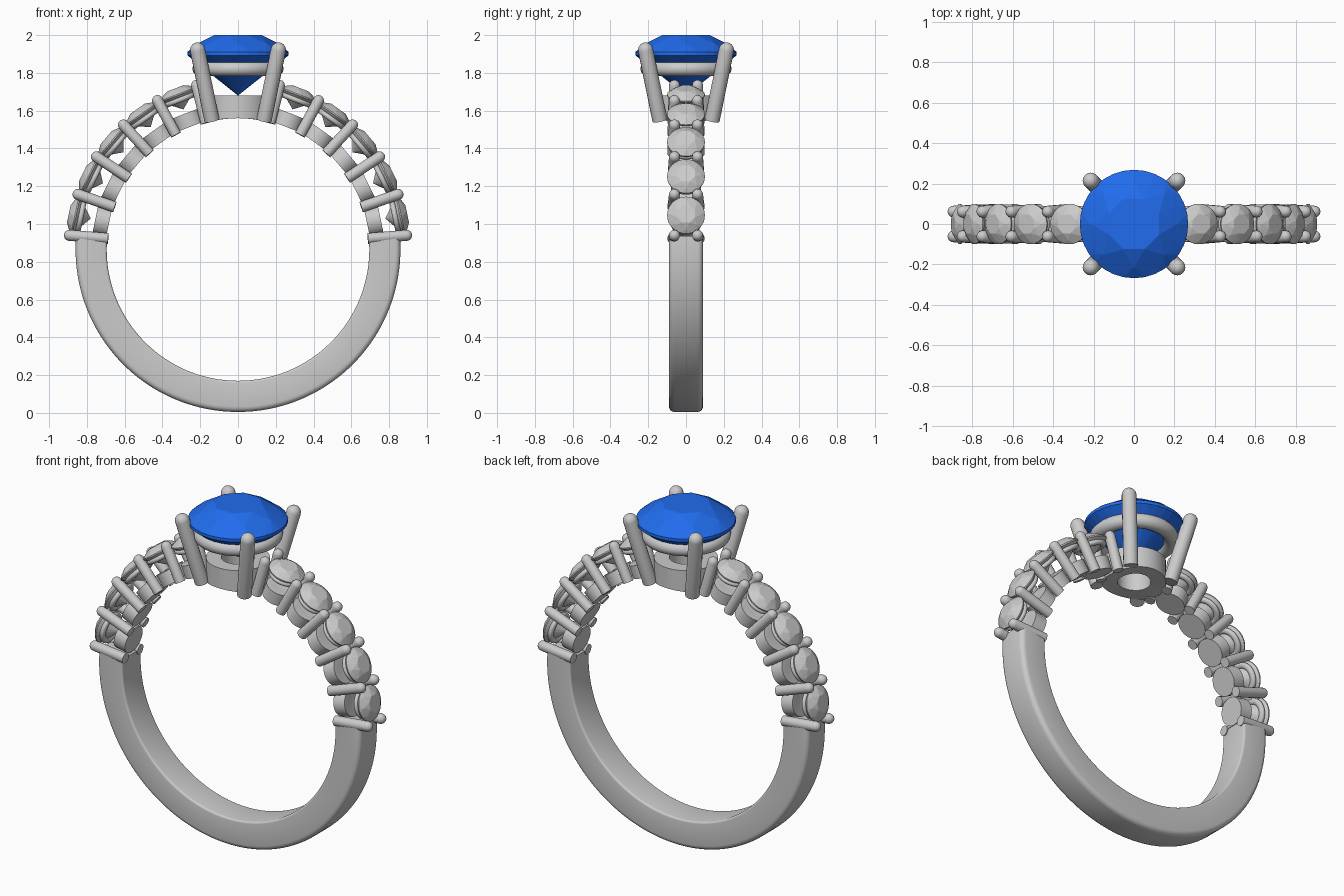
import bpy, bmesh
from math import sin, cos, pi, radians, sqrt
from mathutils import Matrix, Vector

if "Cube" in bpy.data.objects:
    bpy.data.objects.remove(bpy.data.objects["Cube"])

CZ, RI, RO = 0.865, 0.695, 0.86      # finger centre height, inner and outer radius

blue = bpy.data.materials.new("blue_stone")
blue.diffuse_color = (0.015, 0.15, 0.85, 1)
blue.use_nodes = True
blue.node_tree.nodes["Principled BSDF"].inputs["Base Color"].default_value = blue.diffuse_color


def finish(bm, name, mat=Matrix(), smooth=True, material=None):
    bmesh.ops.remove_doubles(bm, verts=bm.verts, dist=1e-5)
    bmesh.ops.recalc_face_normals(bm, faces=bm.faces)
    me = bpy.data.meshes.new(name)
    bm.to_mesh(me)
    bm.free()
    ob = bpy.data.objects.new(name, me)
    bpy.context.collection.objects.link(ob)
    ob.matrix_world = mat
    if material:
        me.materials.append(material)
    if smooth:
        bpy.ops.object.select_all(action='DESELECT')
        ob.select_set(True)
        bpy.context.view_layer.objects.active = ob
        bpy.ops.object.shade_smooth_by_angle(angle=radians(40))
    return ob


def skin(bm, rows, loop_rows):
    # quads between successive closed rings
    n = len(rows[0])
    for i in range(len(rows) if loop_rows else len(rows) - 1):
        a, b = rows[i], rows[(i + 1) % len(rows)]
        for j in range(n):
            k = (j + 1) % n
            bm.faces.new((a[j], a[k], b[k], b[j]))


def lathe(name, profile, mat=Matrix(), closed=False, n=32, saddle=False):
    bm = bmesh.new()
    rows = []
    for r, z in profile:
        row = []
        for j in range(n):
            t = 2 * pi * j / n
            x, y = r * cos(t), r * sin(t)
            h = CZ + sqrt(RI * RI - x * x) if saddle and z == 0 else z
            row.append(bm.verts.new((x, y, h)))
        rows.append(row)
    skin(bm, rows, closed)
    bmesh.ops.remove_doubles(bm, verts=bm.verts, dist=1e-5)
    bmesh.ops.dissolve_degenerate(bm, edges=bm.edges, dist=1e-5)
    return finish(bm, name, mat)


def rod(name, a, b, r):
    # straight wire with a domed tip at b
    a, b = Vector(a), Vector(b)
    L = (b - a).length
    prof = [(0, 0), (r, 0)] + [(r * cos(t * pi / 10), L - r + r * sin(t * pi / 10)) for t in range(5)] + [(0, L)]
    m = Matrix.Translation(a) @ (b - a).to_track_quat('Z', 'Y').to_matrix().to_4x4()
    lathe(name, prof, m, n=16)


def torus_profile(R, rx, rz, z):
    return [(R + rx * cos(2 * pi * i / 14), z + rz * sin(2 * pi * i / 14)) for i in range(14)]


def gem(name, mat, s=1.0, material=None):
    # faceted brilliant: girdle at local z = 0, hull of facet corner rings
    bm = bmesh.new()
    rings = [(0.135, 0.095, 8, 0.5), (0.215, 0.05, 8, 0), (0.268, 0.006, 32, 0),
             (0.268, -0.012, 32, 0), (0.115, -0.135, 8, 0.5)]
    for r, z, n, off in rings:
        for j in range(n):
            t = 2 * pi * (j + off) / n
            bm.verts.new((s * r * cos(t), s * r * sin(t), s * z))
    bm.verts.new((0, 0, -0.225 * s))
    bmesh.ops.convex_hull(bm, input=bm.verts)
    finish(bm, name, mat, smooth=False, material=material)


# plain lower shank, swept rounded rectangle
bm = bmesh.new()
W, c = 0.09, 0.028
section = []
for cr, cy, start, k in ((RO - c, W - c, 0, c), (RI + .012, W - .012, 90, .012),
                         (RI + .012, -W + .012, 180, .012), (RO - c, -W + c, 270, c)):
    for i in range(5):
        t = radians(start + 22.5 * i)
        section.append((cr + k * cos(t), cy + k * sin(t)))
rows = []
N = 96
for i in range(N + 1):
    a = radians(175.2 + 189.6 * i / N)
    rows.append([bm.verts.new((r * cos(a), y, CZ + r * sin(a))) for r, y in section])
skin(bm, rows, False)
bm.faces.new(rows[0])
bm.faces.new(rows[-1])
finish(bm, "lower_shank")

# side stones, their seats and the wires between them
S = 0.373
STEP = 14.2
for side in ("right", "left"):
    def ang(d):
        return radians(d if side == "right" else 180 - d)

    def frame(d, r):
        a = ang(d)
        return Matrix.Translation((r * cos(a), 0, CZ + r * sin(a))) @ Matrix.Rotation(pi / 2 - a, 4, 'Y')

    for i in range(5):
        d = 4.8 + STEP * (i + 0.5)
        gem(f"{side}_side_stone_{i+1}", frame(d, 0.88), S)
        lathe(f"{side}_seat_ring_{i+1}", torus_profile(0.074, 0.018, 0.015, 0), frame(d, 0.85), closed=True)
        lathe(f"{side}_base_disc_{i+1}", [(0, 0), (0.08, 0), (0.08, 0.075), (0.035, 0.075), (0, 0.07)],
              frame(d, 0.697))
    for i in range(6):
        a = ang(4.8 + STEP * i)
        for tag, s in (("front", -1), ("back", 1)):
            p = [(r * cos(a), s * y, CZ + r * sin(a)) for r, y in ((0.69, 0.07), (0.925, 0.06))]
            rod(f"{side}_{tag}_wire_{i+1}", p[0], p[1], 0.029)

# head: pierced hub following the finger hole, seat ring, four prongs, centre stone
lathe("head_hub", [(0.09, 0), (0.172, 0), (0.172, 1.68), (0.09, 1.68)], closed=True, n=48, saddle=True)
lathe("head_ring", torus_profile(0.2, 0.042, 0.04, 1.822), closed=True, n=48)
for sx in (-1, 1):
    for sy in (-1, 1):
        rod(f"prong_{'right' if sx > 0 else 'left'}_{'back' if sy > 0 else 'front'}",
            (sx * 0.138, sy * 0.138, 1.548), (sx * 0.222, sy * 0.222, 1.96), 0.04)
gem("centre_stone", Matrix.Translation((0, 0, 1.905)), 1.0, blue)
